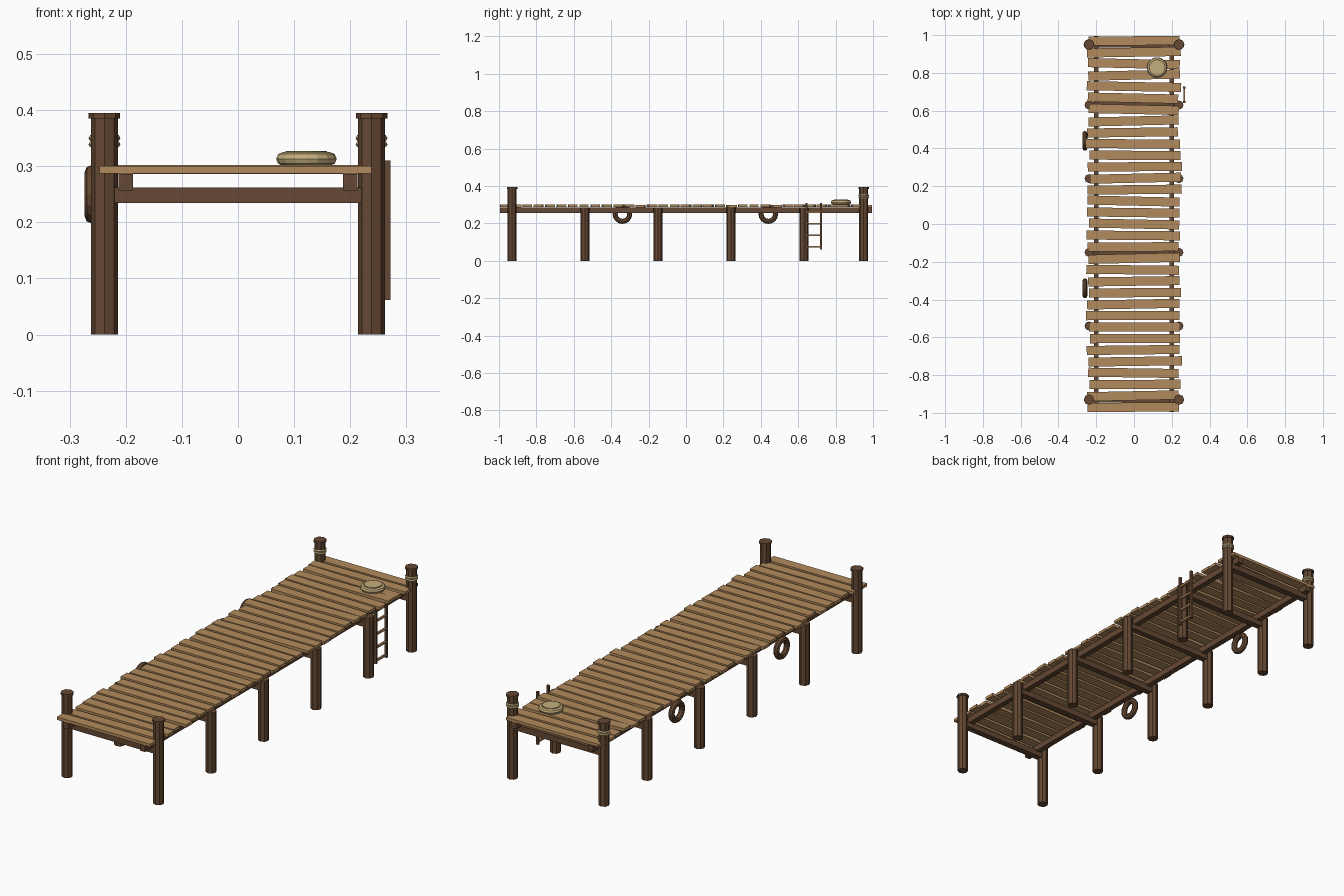
import bpy, math, random
from mathutils import Matrix

if "Cube" in bpy.data.objects:
    bpy.data.objects.remove(bpy.data.objects["Cube"])

random.seed(4)


def material(name, rgb):
    m = bpy.data.materials.new(name)
    m.diffuse_color = (*rgb, 1)
    m.use_nodes = True
    m.node_tree.nodes["Principled BSDF"].inputs["Base Color"].default_value = m.diffuse_color
    return m


DARK = material("dark_wood", (0.13, 0.065, 0.033))
PLANK = material("plank_wood", (0.45, 0.26, 0.11))
ROPE = material("rope", (0.55, 0.42, 0.20))


def finish(name, mat):
    ob = bpy.context.object
    ob.name = name
    ob.data.materials.append(mat)
    return ob


def box(name, loc, size, mat, rot=0.0):
    bpy.ops.mesh.primitive_cube_add(size=1, location=loc, rotation=(0, 0, rot))
    ob = finish(name, mat)
    ob.data.transform(Matrix.Diagonal((*size, 1)))
    return ob


def cyl(name, x, y, z0, z1, r, mat, sides=8):
    bpy.ops.mesh.primitive_cylinder_add(vertices=sides, radius=r, depth=z1 - z0,
                                        location=(x, y, (z0 + z1) / 2))
    return finish(name, mat)


def ring(name, loc, major, minor, mat, rot=(0, 0, 0), seg=16, mseg=8):
    bpy.ops.mesh.primitive_torus_add(major_radius=major, minor_radius=minor,
                                     major_segments=seg, minor_segments=mseg,
                                     location=loc, rotation=rot)
    return finish(name, mat)


# Piles, with tall capped ones at both ends, and cross beams between them
rows = [-0.93, -0.54, -0.15, 0.24, 0.63, 0.95]
for i, y in enumerate(rows):
    tall = i in (0, len(rows) - 1)
    for x in (-0.238, 0.238):
        cyl("post", x, y, 0, 0.386 if tall else 0.285, 0.024, DARK)
        if tall:
            cyl("post_cap", x, y, 0.385, 0.395, 0.028, DARK)
        if i == len(rows) - 1:
            for z in (0.339, 0.350):
                ring("rope_wrap", (x, y, z), 0.0225, 0.006, ROPE, seg=12, mseg=6)
    box("cross_beam", (0, y, 0.248), (0.45, 0.03, 0.028), DARK)

# Long joists
for x in (-0.2, 0.2):
    box("joist", (x, 0, 0.2715), (0.026, 1.99, 0.029), DARK)

# Deck planks, slightly uneven
N = 33
for i in range(N):
    y = -0.97 + i * 1.94 / (N - 1)
    edge = i in (0, N - 1)
    box("plank",
        (random.uniform(-0.008, 0.008), y, 0.2945 + random.uniform(-0.0015, 0.0015)),
        (random.uniform(0.475, 0.50), 0.048, 0.0135), PLANK,
        math.radians(0.3 if edge else random.uniform(-1.4, 1.4)))

# Fender rings on the left side
for y in (-0.34, 0.44):
    ring("fender_ring", (-0.26, y, 0.25), 0.039, 0.0135, DARK,
         rot=(0, math.pi / 2, 0))

# Ladder on the right side
for y in (0.645, 0.722):
    box("ladder_rail", (0.266, y, 0.186), (0.012, 0.011, 0.248), DARK)
for z in (0.075, 0.137, 0.199, 0.261):
    box("ladder_rung", (0.266, 0.6835, z), (0.009, 0.08, 0.009), PLANK)

# Rope coil on the deck
ring("rope_coil", (0.122, 0.829, 0.313), 0.042, 0.012, ROPE)
cyl("rope_coil_centre", 0.122, 0.829, 0.301, 0.327, 0.037, ROPE, 16)
